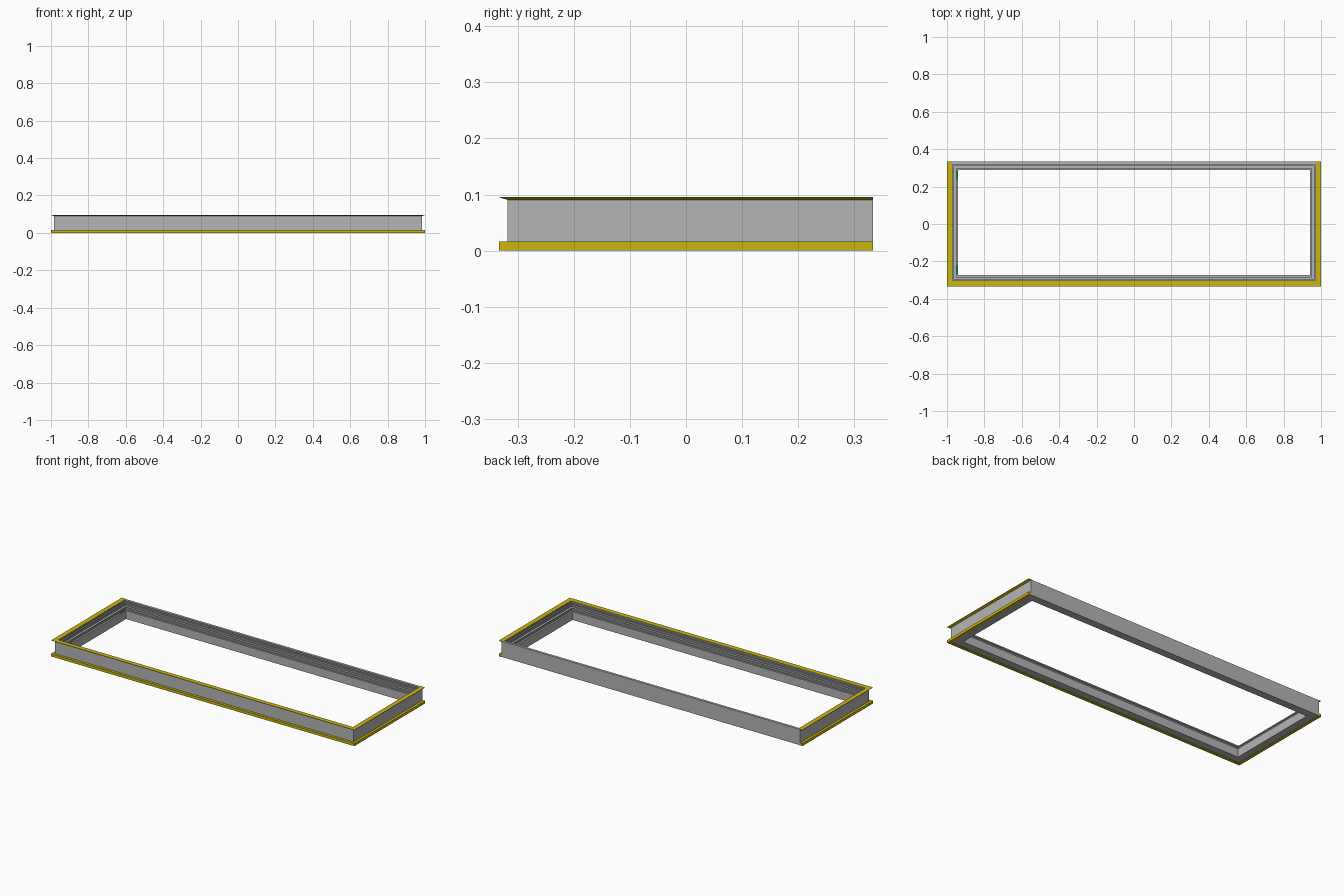
import bpy, bmesh

if "Cube" in bpy.data.objects:
    bpy.data.objects.remove(bpy.data.objects["Cube"])

X, Y0, Y1 = 1.0, -0.333, 0.348   # nominal outer rectangle of the mitred profile
BACK = 0.333                     # plane of the bare back wall


def material(name, rgb):
    m = bpy.data.materials.new(name)
    m.diffuse_color = (*rgb, 1)
    m.use_nodes = True
    m.node_tree.nodes["Principled BSDF"].inputs["Base Color"].default_value = m.diffuse_color
    return m


def sweep(name, profile, closed, mats, dark=()):
    """Sweep (inset, height) points round the rectangle with mitred corners.
    An open sweep covers only left, front and right, ending at the back plane.
    Profile segments listed in dark take the second material."""
    bm = bmesh.new()
    rings = []
    for sx, back in ((-1, True), (-1, False), (1, False), (1, True)):
        ring = []
        for d, z in profile:
            if back:
                y = Y1 - d if closed else BACK
            else:
                y = Y0 + d
            ring.append(bm.verts.new((sx * (X - d), y, z)))
        rings.append(ring)
    n = len(profile)
    for i in range(4 if closed else 3):
        a, b = rings[i], rings[(i + 1) % 4]
        for j in range(n):
            k = (j + 1) % n
            f = bm.faces.new((a[j], a[k], b[k], b[j]))
            f.material_index = 1 if j in dark else 0
    if not closed:
        bm.faces.new(rings[0])
        bm.faces.new(rings[3])
    bmesh.ops.recalc_face_normals(bm, faces=bm.faces)
    me = bpy.data.meshes.new(name)
    bm.to_mesh(me)
    bm.free()
    for m in mats:
        me.materials.append(m)
    ob = bpy.data.objects.new(name, me)
    bpy.context.collection.objects.link(ob)


def box(name, centre, size, mat):
    bpy.ops.mesh.primitive_cube_add(size=1, location=centre)
    ob = bpy.context.object
    ob.name = name
    ob.scale = size
    ob.data.materials.append(mat)


grey = material("frame_grey", (0.46, 0.46, 0.46))
dark_grey = material("groove_grey", (0.24, 0.24, 0.24))
yellow = material("yellow_trim", (0.60, 0.46, 0.005))
green = material("green_marker", (0.0, 0.45, 0.05))

# Grey frame with stepped inner ledges, running round all four sides
sweep("frame_body", [(0.015, 0.002), (0.015, 0.095), (0.030, 0.095), (0.030, 0.083),
                     (0.037, 0.083), (0.037, 0.068), (0.050, 0.068),
                     (0.050, 0.052), (0.060, 0.052), (0.060, 0.002)],
      True, [grey, dark_grey], dark=(2, 4, 6))

# Yellow top lip with sloping underside, on left, front and right
sweep("top_lip", [(0, 0.096), (0, 0.095), (0.016, 0.090),
                  (0.028, 0.090), (0.028, 0.096)], False, [yellow])

# Yellow bottom trim on the same three sides, just proud of the underside
sweep("bottom_trim", [(0, 0.0), (0, 0.016), (0.017, 0.016), (0.017, 0.0)],
      False, [yellow])

# Small green markers on the left inner ledge
for label, y in (("front", -0.245), ("back", 0.262)):
    box("marker_" + label, (-0.945, y, 0.0525), (0.006, 0.05, 0.003), green)
